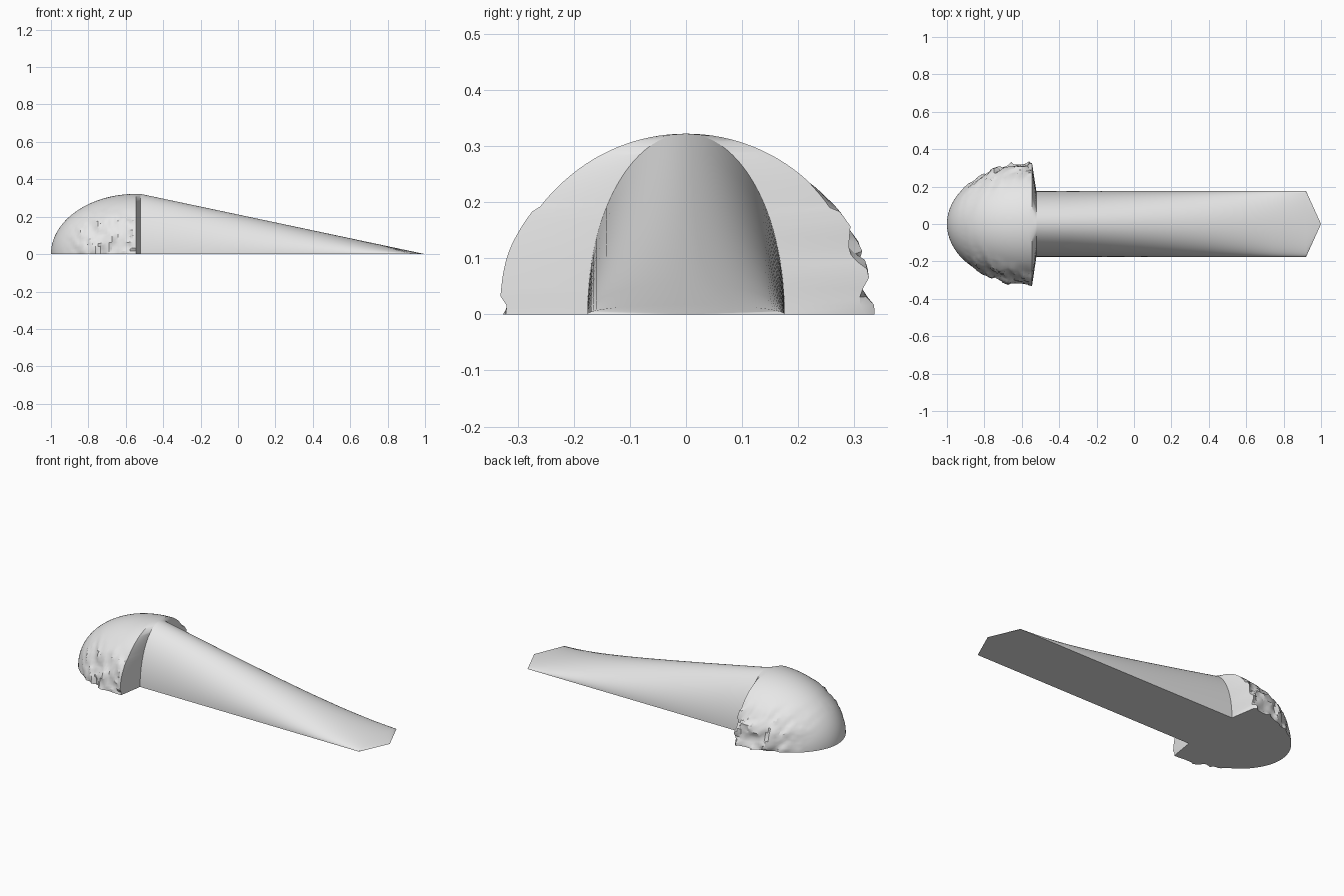
import bpy
import bmesh
from math import pi, sin, cos, sqrt
from mathutils import Vector, noise

cube = bpy.data.objects.get("Cube")
if cube:
    bpy.data.objects.remove(cube)

grey = bpy.data.materials.new("plain grey")
grey.use_nodes = True
grey.diffuse_color = (0.8, 0.8, 0.8, 1)
grey.node_tree.nodes["Principled BSDF"].inputs["Base Color"].default_value = (0.8, 0.8, 0.8, 1)

SEG = 64           # segments over each half round section
RIM_X, JOIN_X = -0.545, -0.522
RADIUS, HALF_WIDTH, HEIGHT = 0.322, 0.176, 0.322


def arch(x, width, height):
    """Half ellipse standing on the ground, from -y over the top to +y."""
    return [Vector((x, -width * cos(pi * i / SEG), height * sin(pi * i / SEG)))
            for i in range(SEG + 1)]


def loft(name, rings, start=None, end=None):
    """Skin a row of arches, optionally closing to a point, with a flat base."""
    bm = bmesh.new()
    rows = [[bm.verts.new(p) for p in ring] for ring in rings]
    for a, b in zip(rows, rows[1:]):
        for i in range(SEG):
            bm.faces.new((a[i], b[i], b[i + 1], a[i + 1]))
    base = [r[0] for r in rows]
    far = [r[-1] for r in reversed(rows)]
    if end:
        tip = bm.verts.new(end)
        for p, q in zip(rows[-1], rows[-1][1:]):
            bm.faces.new((p, tip, q))
        base.append(tip)
    else:
        bm.faces.new(rows[-1])
    if start:
        nose = bm.verts.new(start)
        for p, q in zip(rows[0], rows[0][1:]):
            bm.faces.new((nose, p, q))
        far.append(nose)
    else:
        bm.faces.new(rows[0])
    bm.faces.new(base + far)
    bmesh.ops.recalc_face_normals(bm, faces=bm.faces)
    mesh = bpy.data.meshes.new(name)
    bm.to_mesh(mesh)
    bm.free()
    mesh.materials.append(grey)
    obj = bpy.data.objects.new(name, mesh)
    bpy.context.collection.objects.link(obj)
    bpy.ops.object.select_all(action="DESELECT")
    obj.select_set(True)
    bpy.context.view_layer.objects.active = obj
    bpy.ops.object.shade_smooth_by_angle(angle=pi / 6)
    return obj


def roughen(p):
    """Chip the lower flanks of the dome with slanted ridges."""
    low = max(0, min(1, (0.24 - p.z) / 0.12))
    back = max(0, min(1, (p.x + 0.95) / 0.25))
    side = 1 if p.y > 0 else -1
    spot = Vector((p.x * 24 + p.z * 9, side * 5, p.z * 12))
    chip = noise.noise(spot)
    step = 0.013 if chip > 0.12 else -0.008 if chip < -0.2 else 0
    bump = low * back * (step + 0.012 * noise.noise(spot * 0.6))
    out = Vector((0, p.y, p.z)).normalized()
    p = p + out * bump
    p.z = max(p.z, 0)
    return p


# Domed head with a slightly tapering back
rings = []
STEPS = 44
for k in range(1, STEPS + 1):
    t = pi / 2 * k / STEPS
    x = RIM_X - (1 + RIM_X) * cos(t)
    rings.append([roughen(p) for p in arch(x, RADIUS * sin(t), RADIUS * sin(t))])
rings.append(arch(JOIN_X, HALF_WIDTH, HEIGHT))
loft("domed_head", rings, start=(-1, 0, 0))

# Long tapering tail, constant width, falling to a pointed end
TAIL_END = 0.92
tail = []
for k in range(9):
    x = JOIN_X + (TAIL_END - JOIN_X) * k / 8
    tail.append(arch(x, HALF_WIDTH, HEIGHT * (1 - x) / (1 - JOIN_X)))
loft("tapering_tail", tail, end=(1, 0, 0))
